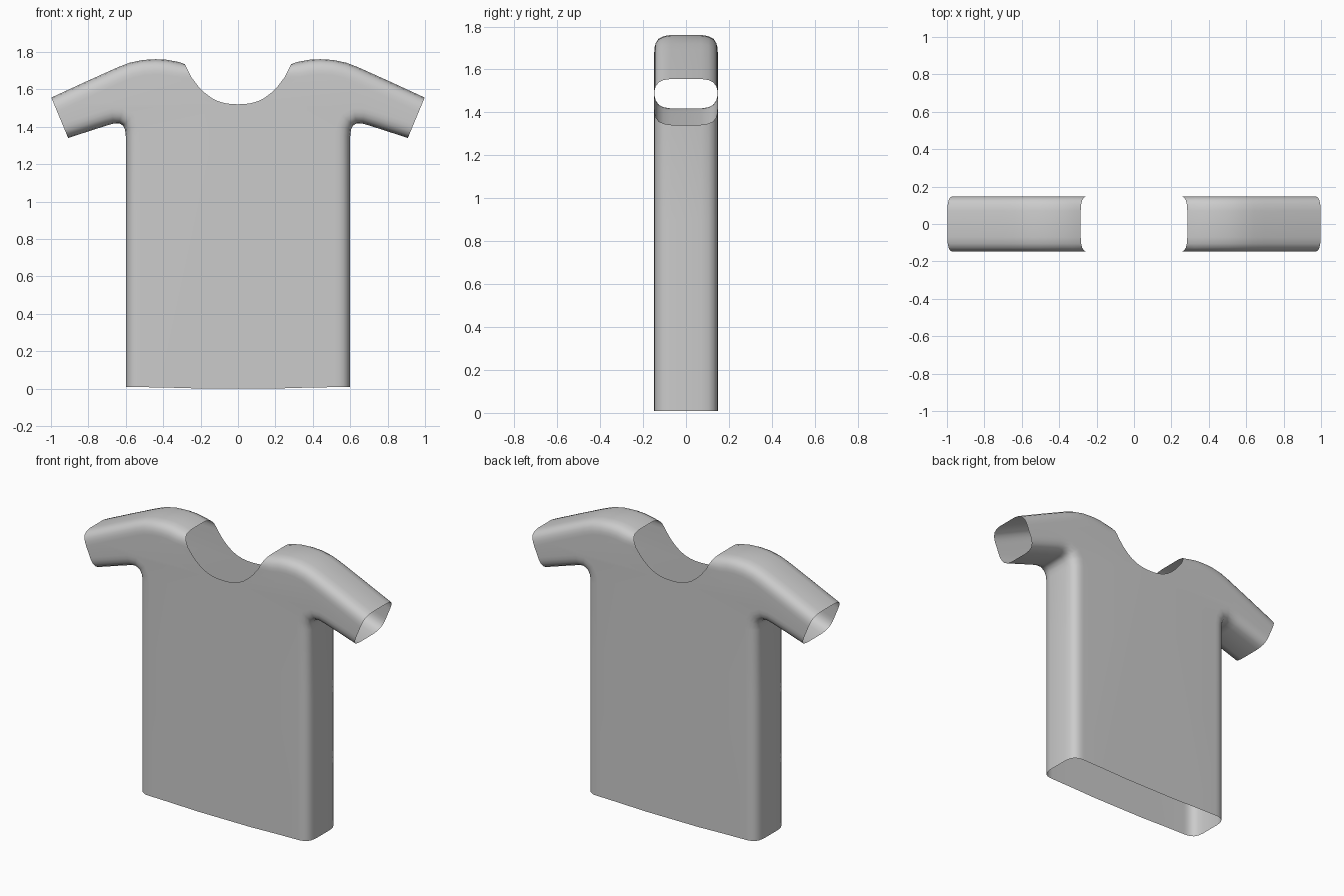
import bpy, bmesh
from mathutils import Vector

if "Cube" in bpy.data.objects:
    bpy.data.objects.remove(bpy.data.objects["Cube"])

# Right-half outline in (x, z)
shoulder = [(.285, 1.735), (.32, 1.747), (.38, 1.758), (.44, 1.761), (.51, 1.757), (.58, 1.742),
            (.64, 1.719), (.70, 1.692), (.80, 1.647), (.90, 1.601), (.998, 1.556)]
under = [(.908, 1.34), (.84, 1.362), (.76, 1.388), (.70, 1.407), (.665, 1.417), (.635, 1.418),
         (.615, 1.407), (.604, 1.385), (.60, 1.35), (.60, .9), (.60, .45), (.60, .008)]
neck = [(0, 1.52), (.035, 1.521), (.07, 1.526), (.105, 1.536), (.14, 1.553), (.175, 1.579), (.21, 1.613)]
hem = [(.36, .005), (.19, 0), (0, 0)]

# Rounded edge section: (depth y, inset from outline)
half = [(.07, 0), (.105, .006), (.128, .018), (.141, .038), (.147, .06), (.148, .082)]
section = [(-y, d) for y, d in reversed(half)] + half


def inset_dirs(path, first, last):
    """Mitred inward directions (right of travel), with fixed end directions."""
    p = [Vector(q) for q in path]
    seg = [(b - a).normalized() for a, b in zip(p, p[1:])]
    nrm = [Vector((s.y, -s.x)) for s in seg]
    mid = [(a + b) / (1 + a.dot(b)) for a, b in zip(nrm, nrm[1:])]
    return [Vector(first).normalized()] + mid + [Vector(last).normalized()]


bm = bmesh.new()


def edge_band(path, first, last):
    """Sweep the rounded section along an outline; returns vertex rows."""
    dirs = inset_dirs(path, first, last)
    rows = []
    for y, d in section:
        row = []
        for q, n in zip(path, dirs):
            v = Vector(q) + n * d
            row.append(bm.verts.new((v.x, y, v.y)))
        rows.append(row)
    for r0, r1 in zip(rows, rows[1:]):
        for i in range(len(path) - 1):
            bm.faces.new((r0[i], r0[i + 1], r1[i + 1], r1[i]))
    return rows


# Shoulder band and underarm/side band, open at neck, cuff and hem
cuff = Vector(under[0]) - Vector(shoulder[-1])
top = edge_band(shoulder, (-.035, -.068), cuff)
side = edge_band(under, -cuff, (-1, 0))

# Flat front and back panels
for k in (0, -1):
    y = section[k][0]
    h = [bm.verts.new((x, y, z)) for x, z in hem]
    n = [bm.verts.new((x, y, z)) for x, z in neck]
    bm.faces.new(top[k] + side[k] + h + n)

# Mirror to the left half
geom = bm.verts[:] + bm.edges[:] + bm.faces[:]
dup = bmesh.ops.duplicate(bm, geom=geom)["geom"]
for v in dup:
    if isinstance(v, bmesh.types.BMVert):
        v.co.x = -v.co.x
bmesh.ops.reverse_faces(bm, faces=[f for f in dup if isinstance(f, bmesh.types.BMFace)])
bmesh.ops.remove_doubles(bm, verts=bm.verts[:], dist=1e-5)
bmesh.ops.recalc_face_normals(bm, faces=bm.faces[:])
front = min(bm.faces, key=lambda f: f.calc_center_median().y)
if front.normal.y > 0:
    bmesh.ops.reverse_faces(bm, faces=bm.faces[:])

mesh = bpy.data.meshes.new("shirt")
bm.to_mesh(mesh)
bm.free()
shirt = bpy.data.objects.new("shirt", mesh)
bpy.context.collection.objects.link(shirt)
bpy.context.view_layer.objects.active = shirt
shirt.select_set(True)
bpy.ops.object.shade_smooth_by_angle(angle=0.9)
